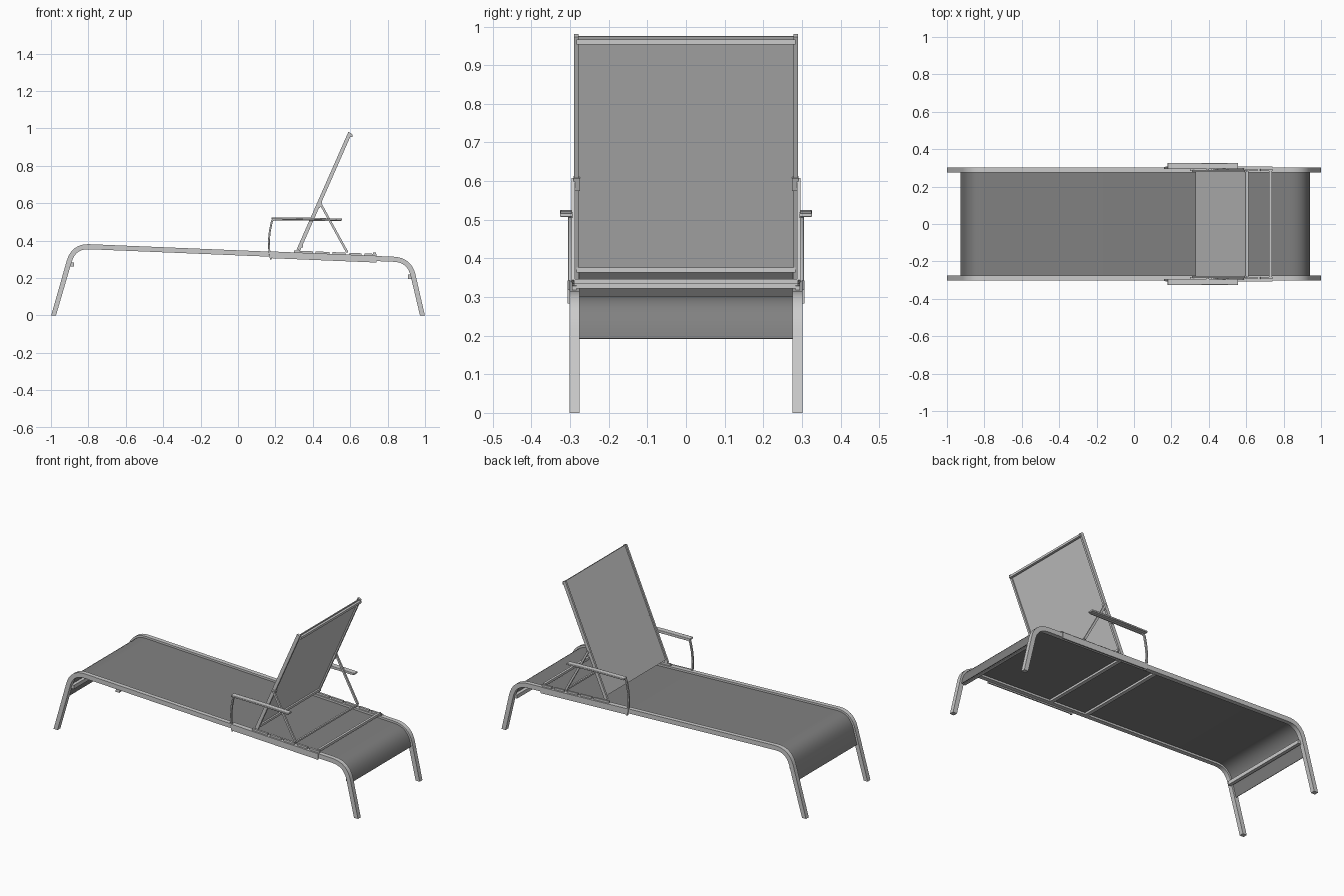
import bpy, bmesh
from mathutils import Vector

if "Cube" in bpy.data.objects:
    bpy.data.objects.remove(bpy.data.objects["Cube"])


def fillet(a, c, b, d, n=8):
    """Rounded corner at c between directions to a and b."""
    a, c, b = Vector(a), Vector(c), Vector(b)
    p, q = c + (a - c).normalized() * d, c + (b - c).normalized() * d
    return [tuple(p * (1 - t) ** 2 + c * 2 * t * (1 - t) + q * t * t)
            for t in (i / n for i in range(n + 1))]


def strip(name, pts, thick, y0, y1, mirror=True, bevel=0.0, floor=False):
    """Bar following an xz path, running from y0 to y1."""
    P = [Vector(p) for p in pts]
    up, lo = [], []
    for i, p in enumerate(P):
        d1 = (p - P[max(i - 1, 0)]).normalized() if i else (P[1] - p).normalized()
        d2 = (P[i + 1] - p).normalized() if i < len(P) - 1 else d1
        t = (d1 + d2).normalized()
        n = Vector((-t.y, t.x)) * (thick / 2 / max(t.dot(d1), 0.3))
        up.append(p + n)
        lo.append(p - n)
    if floor:
        for e in (0, -1):
            up[e].y = lo[e].y = 0
    bm = bmesh.new()
    rings = [[bm.verts.new((q.x, y, q.y)) for q, y in ((u, y0), (u, y1), (l, y1), (l, y0))]
             for u, l in zip(up, lo)]
    for r, s in zip(rings, rings[1:]):
        for k in range(4):
            bm.faces.new((r[k], r[(k + 1) % 4], s[(k + 1) % 4], s[k]))
    bm.faces.new(rings[0])
    bm.faces.new(rings[-1])
    bmesh.ops.recalc_face_normals(bm, faces=bm.faces)
    me = bpy.data.meshes.new(name)
    bm.to_mesh(me)
    bm.free()
    ob = bpy.data.objects.new(name, me)
    bpy.context.collection.objects.link(ob)
    if bevel:
        m = ob.modifiers.new("bevel", 'BEVEL')
        m.width, m.segments, m.limit_method = bevel, 2, 'ANGLE'
        m.angle_limit = 0.9
    if mirror:
        m = ob.modifiers.new("mirror", 'MIRROR')
        m.use_axis = (False, True, False)
    bpy.ops.object.select_all(action='DESELECT')
    bpy.context.view_layer.objects.active = ob
    ob.select_set(True)
    bpy.ops.object.shade_smooth_by_angle(angle=0.6)
    return ob


def crossbar(name, x, z, half, w=0.016, h=0.016):
    return strip(name, [(x - w / 2, z), (x + w / 2, z)], h, -half, half, False)


def rail_z(x):
    return 0.3345 - 0.0412 * x


# side rails with legs
A, B, C, D = (-0.986, 0), (-0.879, 0.371), (0.917, 0.297), (0.986, 0)
bend_l, bend_r = fillet(A, B, C, 0.085), fillet(B, C, D, 0.085)
strip("side_rail", [A] + bend_l + bend_r + [D], 0.027, 0.276, 0.302, floor=True)

# dark seat sling wrapped over both ends
seat = strip("seat_sling", [(-0.927, 0.20)] + bend_l + bend_r + [(0.940, 0.192)],
             0.004, -0.279, 0.279, False)
fabric = bpy.data.materials.new("dark_fabric")
fabric.diffuse_color = (0.22, 0.22, 0.22, 1)
fabric.use_nodes = True
fabric.node_tree.nodes["Principled BSDF"].inputs["Base Color"].default_value = fabric.diffuse_color
seat.data.materials.append(fabric)

# frame crossbars
crossbar("foot_crossbar", -0.888, 0.272, 0.285, 0.02, 0.022)
crossbar("head_crossbar", 0.920, 0.207, 0.285, 0.02, 0.022)
crossbar("under_bar_front", 0.09, rail_z(0.09) - 0.008, 0.28, 0.022, 0.012)
crossbar("under_bar_rear", 0.33, rail_z(0.33) - 0.008, 0.28, 0.022, 0.012)
crossbar("rack_end_bar", 0.73, 0.329, 0.29, 0.014, 0.014)

# side bracket and notched rack
strip("rail_bracket", [(x, rail_z(x) - 0.003) for x in (0.17, 0.74)], 0.036, 0.300, 0.307)
for i, (a, b) in enumerate([(0.30, 0.40), (0.415, 0.49), (0.505, 0.575),
                            (0.595, 0.66), (0.675, 0.74)]):
    strip(f"rack_tooth_{i}", [(a, rail_z(a) + 0.016), (b, rail_z(b) + 0.016)],
          0.018, 0.283, 0.295)

# reclining back
lo, hi = (0.323, 0.350), (0.599, 0.977)
strip("back_frame", [lo, hi], 0.020, 0.278, 0.290)
strip("back_sling", [(0.330, 0.366), (0.598, 0.975)], 0.004, -0.280, 0.280, False)
crossbar("back_top_bar", 0.605, 0.960, 0.284, 0.014, 0.013)
crossbar("back_bottom_bar", 0.340, 0.370, 0.284, 0.014, 0.013)

# back support struts
strip("back_strut", [(0.437, 0.605), (0.582, 0.341)], 0.012, 0.287, 0.297)
strip("strut_bracket", [(0.430, 0.578), (0.443, 0.610)], 0.016, 0.274, 0.291)
crossbar("strut_bar", 0.583, 0.341, 0.290, 0.010, 0.010)

# armrests
strip("arm_support", [(0.176, 0.300), (0.167, 0.350), (0.165, 0.400), (0.170, 0.450),
                      (0.179, 0.495), (0.184, 0.510), (0.197, 0.514), (0.550, 0.509)],
      0.010, 0.294, 0.306, bevel=0.002)
strip("armrest", [(0.180, 0.520), (0.370, 0.518), (0.557, 0.512)],
      0.010, 0.294, 0.326, bevel=0.002)
strip("arm_pivot", [(0.388, 0.511), (0.402, 0.511)], 0.012, 0.284, 0.300)
